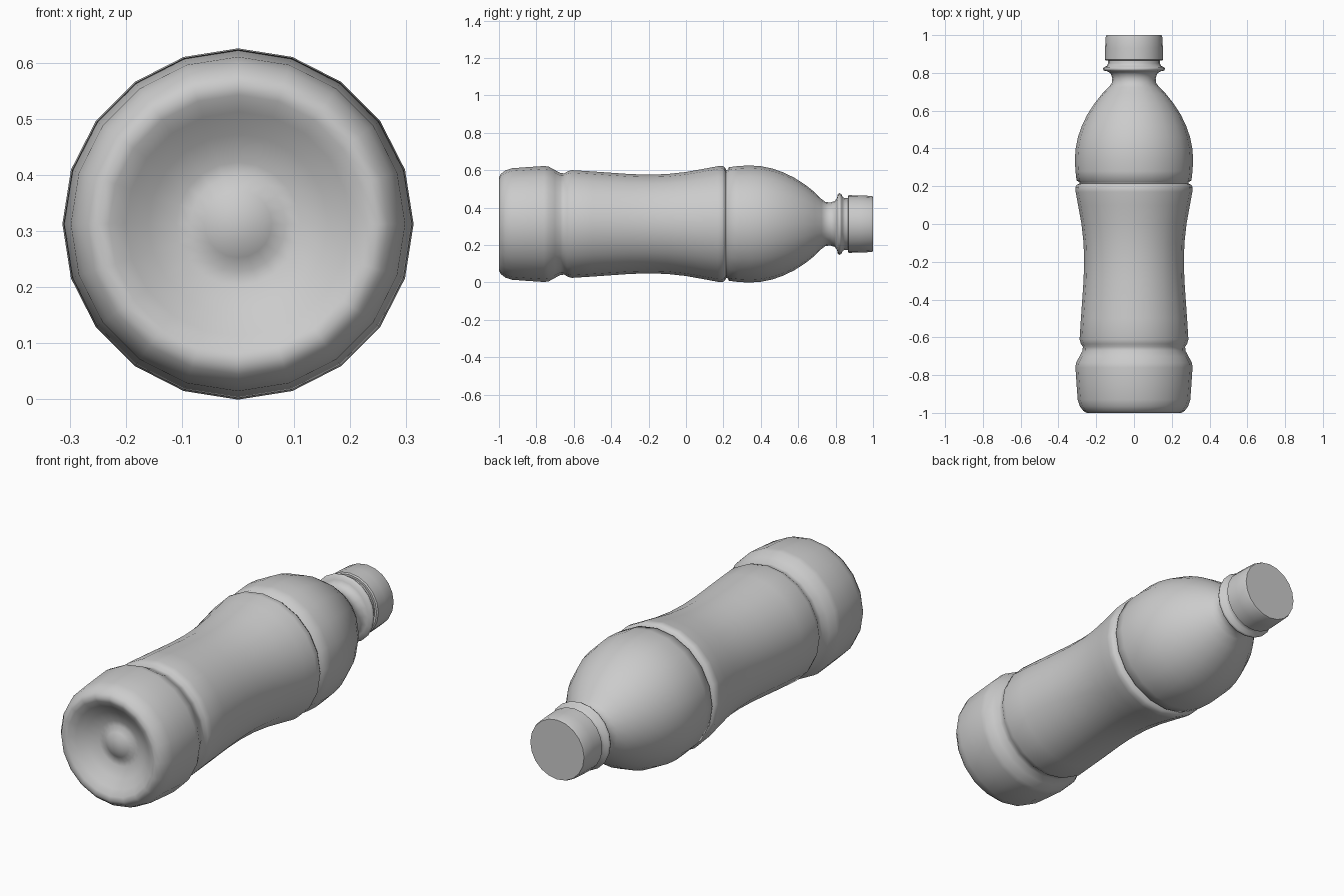
import bpy, bmesh, math

SIDES = 20
AXIS_Z = 0.3125

if "Cube" in bpy.data.objects:
    bpy.data.objects.remove(bpy.data.objects["Cube"], do_unlink=True)

grey = bpy.data.materials.new("plain_grey")
grey.use_nodes = True
grey.diffuse_color = (0.6, 0.6, 0.6, 1)
grey.node_tree.nodes["Principled BSDF"].inputs["Base Color"].default_value = (0.6, 0.6, 0.6, 1)


def lathe(name, profile, sharp_angle):
    """Turn (y, radius) points around the lying axis; radius 0 makes a pole."""
    bm = bmesh.new()
    rings = []
    for y, r in profile:
        count = SIDES if r > 0 else 1
        rings.append([bm.verts.new((r * math.sin(math.tau * i / SIDES), y,
                                    AXIS_Z + r * math.cos(math.tau * i / SIDES)))
                      for i in range(count)])
    for a, b in zip(rings, rings[1:]):
        for i in range(SIDES):
            j = (i + 1) % SIDES
            quad = [a[i % len(a)], a[j % len(a)], b[j % len(b)], b[i % len(b)]]
            bm.faces.new(list(dict.fromkeys(quad)))
    bmesh.ops.recalc_face_normals(bm, faces=bm.faces)
    mesh = bpy.data.meshes.new(name)
    bm.to_mesh(mesh)
    bm.free()
    mesh.materials.append(grey)
    obj = bpy.data.objects.new(name, mesh)
    bpy.context.collection.objects.link(obj)
    bpy.ops.object.select_all(action='DESELECT')
    obj.select_set(True)
    bpy.context.view_layer.objects.active = obj
    bpy.ops.object.shade_smooth_by_angle(angle=math.radians(sharp_angle))
    return obj


# Hollow underside with a central bump, then the foot
base = [(-0.95, 0), (-0.948, 0.03), (-0.935, 0.06), (-0.92, 0.085), (-0.922, 0.11),
        (-0.945, 0.16), (-0.975, 0.2), (-0.995, 0.23), (-1, 0.25)]
foot = [(-0.99, 0.268), (-0.965, 0.287), (-0.93, 0.298), (-0.85, 0.304), (-0.76, 0.31),
        (-0.735, 0.307), (-0.7, 0.288), (-0.67, 0.272), (-0.65, 0.271), (-0.635, 0.281)]

# Grip section with a narrow waist
grip = [(-0.61, 0.288), (-0.5, 0.281), (-0.4, 0.274), (-0.3, 0.267), (-0.2, 0.264),
        (-0.1, 0.267), (0, 0.278), (0.1, 0.296), (0.17, 0.309), (0.195, 0.311)]

# Groove, domed shoulder, neck and collar
shoulder = [(0.208, 0.302), (0.215, 0.288), (0.222, 0.29), (0.23, 0.304), (0.28, 0.31),
            (0.34, 0.313), (0.4, 0.309), (0.46, 0.297), (0.52, 0.276), (0.58, 0.247),
            (0.64, 0.208), (0.69, 0.168), (0.725, 0.133), (0.745, 0.118)]
neck = [(0.77, 0.115), (0.795, 0.122), (0.808, 0.14), (0.812, 0.16), (0.822, 0.165),
        (0.83, 0.16), (0.838, 0.143), (0.85, 0.138), (0.88, 0.138)]

lathe("bottle_body", base + foot + grip + shoulder + neck, 60)

# Screw cap
cap = [(0.865, 0), (0.865, 0.148), (0.87, 0.154), (0.93, 0.153), (0.99, 0.15), (1, 0.146), (1, 0)]
lathe("cap", cap, 40)
